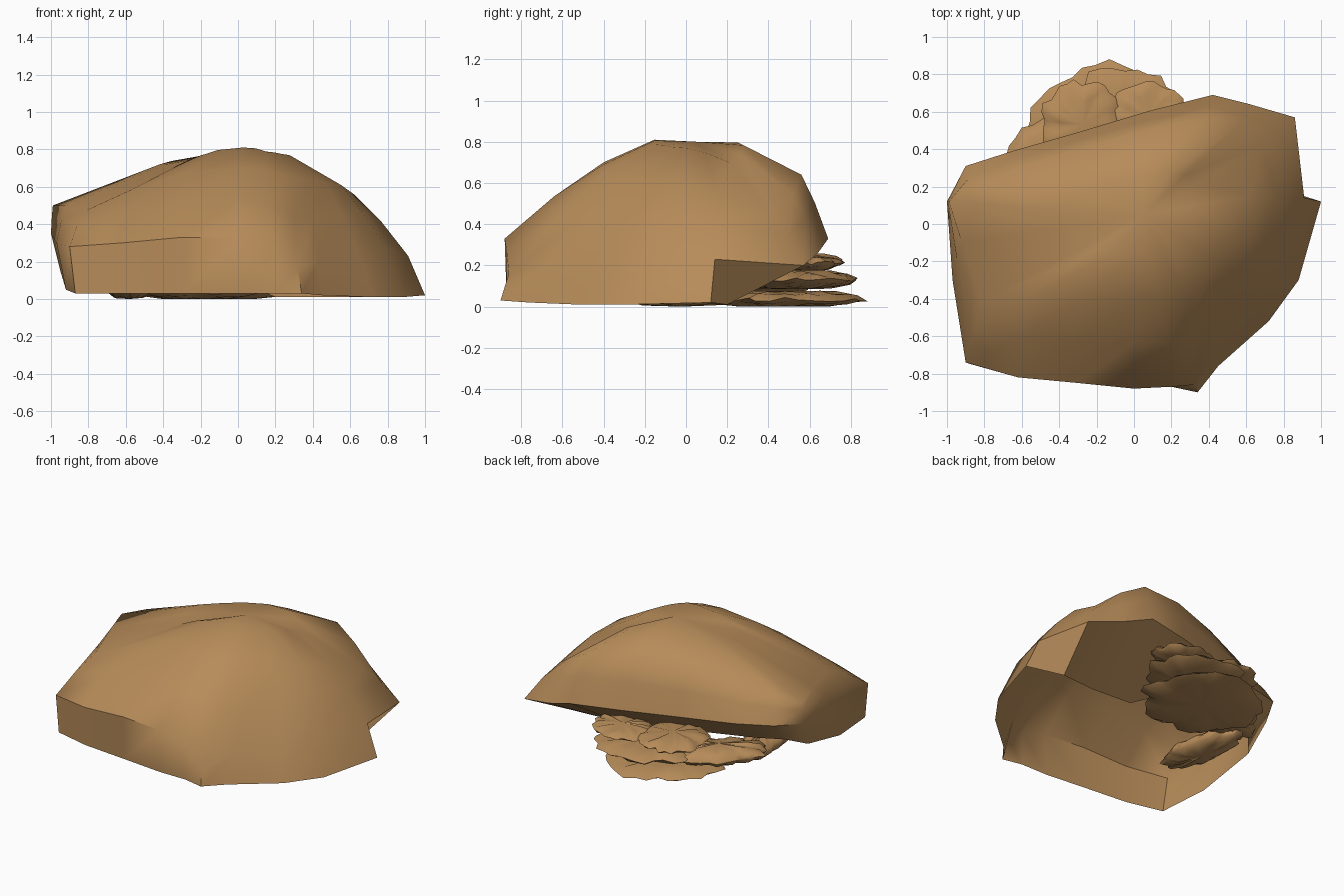
import bpy, bmesh, math, random
from mathutils import Vector

if "Cube" in bpy.data.objects:
    bpy.data.objects.remove(bpy.data.objects["Cube"])

random.seed(4)
tan = bpy.data.materials.new("sandstone")
tan.diffuse_color = (0.47, 0.26, 0.1, 1)
tan.use_nodes = True
tan.node_tree.nodes["Principled BSDF"].inputs["Base Color"].default_value = tan.diffuse_color


def finish(name, bm, angle):
    bmesh.ops.recalc_face_normals(bm, faces=bm.faces)
    me = bpy.data.meshes.new(name)
    bm.to_mesh(me)
    bm.free()
    me.materials.append(tan)
    ob = bpy.data.objects.new(name, me)
    bpy.context.collection.objects.link(ob)
    bpy.ops.object.select_all(action='DESELECT')
    ob.select_set(True)
    bpy.context.view_layer.objects.active = ob
    bpy.ops.object.shade_smooth_by_angle(angle=math.radians(angle))


def loft(bm, rings):
    rows = [[bm.verts.new(p) for p in r] for r in rings]
    n = len(rows[0])
    for a, b in zip(rows, rows[1:]):
        for i in range(n):
            j = (i + 1) % n
            bm.faces.new((a[i], a[j], b[j], b[i]))
    return rows


def cap(bm, row, p):
    c = bm.verts.new(p)
    for i, v in enumerate(row):
        bm.faces.new((v, row[(i + 1) % len(row)], c))


# Boulder shell: open lower rim, widest line, shoulder; anticlockwise from front left
rim = [(-.87, -.75, .03), (-.62, -.81, .03), (-.3, -.84, .03), (0, -.87, .03), (.2, -.87, .03),
       (.34, -.9, .03), (.45, -.76, .02), (.72, -.52, .01), (.88, -.3, .01), (1, .12, .02),
       (.75, .2, .01), (.5, .18, .01), (.2, .2, .01), (0, .3, .1), (-.3, .28, .17),
       (-.65, .15, .17), (-.85, .12, .2), (-.95, 0, .15), (-.92, -.4, .05)]
widest = [(-.9, -.74, .28), (-.62, -.82, .3), (-.3, -.85, .33), (0, -.88, .33), (.2, -.87, .27),
          (.32, -.86, .16), (.43, -.68, .2), (.66, -.46, .2), (.79, -.22, .27), (.91, .14, .23),
          (.86, .57, .2), (.62, .64, .26), (.42, .69, .33), (.1, .61, .34), (-.3, .49, .35),
          (-.65, .39, .36), (-.9, .31, .38), (-1, .12, .35), (-.97, -.3, .3)]
shoulder = [(-.82, -.42, .47), (-.58, -.4, .58), (-.3, -.4, .67), (0, -.4, .7), (.15, -.4, .69),
            (.28, -.4, .65), (.38, -.3, .64), (.47, -.2, .62), (.55, -.05, .61), (.62, .15, .56),
            (.68, .42, .45), (.55, .52, .55), (.38, .56, .64), (.05, .5, .67), (-.3, .4, .64),
            (-.62, .3, .58), (-.85, .2, .54), (-.99, .12, .5), (-.92, -.1, .5)]
apex = Vector((.05, .05, .8))


def blend(a, b, t, lift):
    return [Vector(p).lerp(Vector(q), t) + Vector((0, 0, lift)) for p, q in zip(a, b)]


crown = blend(shoulder, [apex] * len(shoulder), .55, .055)
slope = blend(widest, shoulder, .5, .02)
bm = bmesh.new()
rows = loft(bm, [rim, widest, slope, shoulder, crown])
cap(bm, rows[-1], apex)
finish("boulder_shell", bm, 50)


# Ragged lens-shaped rock flakes stacked under the back overhang
def flake(name, x, y, z, rx, ry, turn, thick, n=34):
    bm = bmesh.new()
    radii = [1 + .05 * math.sin(5 * i) + random.uniform(-.1, .06) for i in range(n)]

    def ring(k, dz, wobble):
        pts = []
        for i, r in enumerate(radii):
            a = math.tau * i / n
            u, v = rx * r * k * math.cos(a), ry * r * k * math.sin(a)
            h = z + dz + random.uniform(-wobble, wobble)
            pts.append((x + u * math.cos(turn) - v * math.sin(turn),
                        y + u * math.sin(turn) + v * math.cos(turn), max(h, 0)))
        return pts
    rows = loft(bm, [ring(.6, -thick * .8, .008), ring(.9, -thick * .4, .008), ring(1, 0, .01),
                     ring(.88, thick * .5, .01), ring(.6, thick * .8, .012)])
    cap(bm, rows[0], (x, y, max(z - thick, 0)))
    cap(bm, rows[-1], (x, y, z + thick))
    finish(name, bm, 60)


flake("bottom_flake", -.17, .48, .035, .40, .38, 0, .04)
flake("middle_flake", -.08, .52, .13, .36, .32, .2, .045)
flake("top_flake", -.27, .53, .22, .22, .24, .3, .04)
flake("left_flake", -.5, .36, .11, .32, .17, .75, .06)
flake("right_flake", .08, .58, .21, .22, .17, 0, .035)
flake("inner_flake", -.58, -.02, .06, .13, .32, .15, .06)
